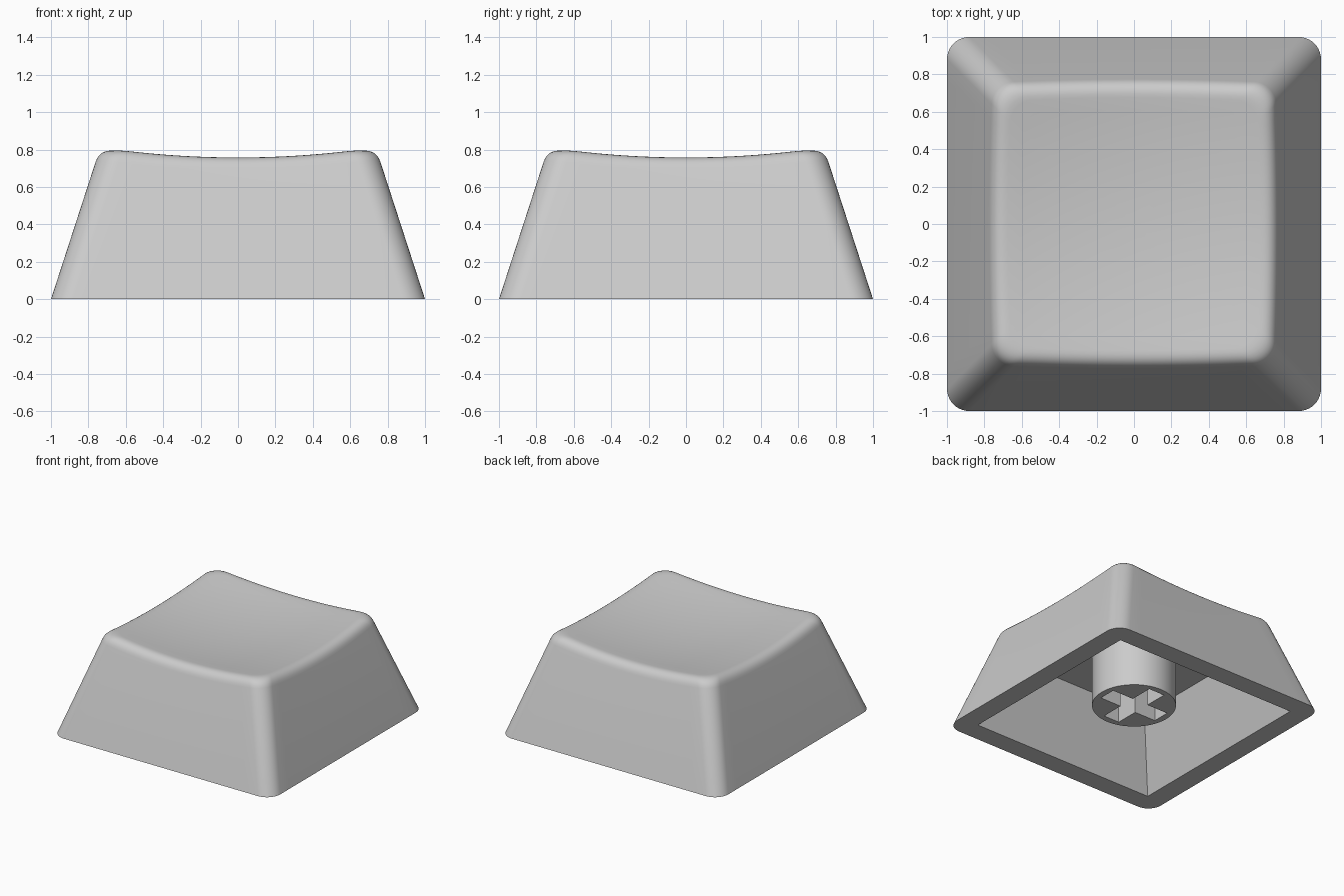
import bpy, bmesh, math
from mathutils import Vector

if "Cube" in bpy.data.objects:
    bpy.data.objects.remove(bpy.data.objects["Cube"])

TAPER, RADIUS, FILLET = 0.325, 0.12, 0.075   # side slope, corner radius, rim rounding
WALL_IN, CEIL_Z, CEIL_IN = 0.835, 0.555, 0.64  # cavity opening, ceiling height, ceiling half size
ARC, SIDE = 10, 16                           # segments per corner and per straight side
CORNERS = [(1, 1), (-1, 1), (-1, -1), (1, -1)]

grey = bpy.data.materials.new("grey plastic")
grey.diffuse_color = (0.6, 0.6, 0.6, 1)
grey.use_nodes = True
grey.node_tree.nodes["Principled BSDF"].inputs["Base Color"].default_value = grey.diffuse_color


def finish(bm, name):
    bmesh.ops.recalc_face_normals(bm, faces=bm.faces[:])
    mesh = bpy.data.meshes.new(name)
    bm.to_mesh(mesh)
    bm.free()
    mesh.materials.append(grey)
    ob = bpy.data.objects.new(name, mesh)
    bpy.context.collection.objects.link(ob)
    bpy.ops.object.select_all(action='DESELECT')
    ob.select_set(True)
    bpy.context.view_layer.objects.active = ob
    bpy.ops.object.shade_smooth_by_angle(angle=math.radians(30))
    return ob


def bridge(bm, a, b):
    n = len(a)
    for i in range(n):
        j = (i + 1) % n
        bm.faces.new((a[i], a[j], b[j], b[i]))


def dish(x, y):
    return 0.708 + 0.105 * (x * x + y * y)


# Rounded square outline: a corner-centre direction plus an outward normal for each point
outline = []
for c in range(4):
    s, nxt = Vector(CORNERS[c]), Vector(CORNERS[(c + 1) % 4])
    for i in range(ARC + 1):
        a = math.pi / 2 * (c + i / ARC)
        outline.append((s, Vector((math.cos(a), math.sin(a)))))
    for i in range(1, SIDE):
        outline.append((s.lerp(nxt, i / SIDE), outline[-1][1]))


def point(o, half):
    return o[0] * (half - RADIUS) + o[1] * RADIUS


# Shell: tapered sides, rounded rim and dished top
bm = bmesh.new()
STEPS, RINGS = 7, 10
rings = [[] for _ in range(STEPS + 2)]
for o in outline:
    z = 0.75
    for _ in range(20):                      # where the side meets the dish
        z = dish(*point(o, 1 - TAPER * z))
    half = 1 - TAPER * z
    low = z - FILLET * 0.95
    start = point(o, 1 - TAPER * low).to_3d()
    start.z = low
    edge = point(o, half).to_3d()
    edge.z = z
    end = point(o, half - FILLET).to_3d()
    end.z = dish(end.x, end.y)
    rings[0].append(bm.verts.new(point(o, 1).to_3d()))
    for k in range(STEPS + 1):
        t = k / STEPS
        p = start * (1 - t) ** 2 + edge * 2 * t * (1 - t) + end * t * t
        rings[k + 1].append(bm.verts.new(p))
for k in range(1, RINGS):
    f = 1 - k / RINGS
    rings.append([bm.verts.new((v.co.x * f, v.co.y * f, dish(v.co.x * f, v.co.y * f)))
                  for v in rings[STEPS + 1]])
for a, b in zip(rings, rings[1:]):
    bridge(bm, a, b)
centre = bm.verts.new((0, 0, dish(0, 0)))
last = rings[-1]
for i in range(len(last)):
    bm.faces.new((last[i], last[(i + 1) % len(last)], centre))

# Cavity: sharp-cornered tapered walls, flat ceiling and flat bottom rim
mouth = [bm.verts.new((x * WALL_IN, y * WALL_IN, 0)) for x, y in CORNERS]
ceiling = [bm.verts.new((x * CEIL_IN, y * CEIL_IN, CEIL_Z)) for x, y in CORNERS]
bridge(bm, mouth, ceiling)
bm.faces.new(ceiling)
base, per = rings[0], ARC + SIDE
for c in range(4):
    for i in range(ARC):
        bm.faces.new((base[c * per + i], base[c * per + i + 1], mouth[c]))
    side = [base[(c * per + ARC + i) % len(base)] for i in range(SIDE + 1)]
    bm.faces.new(side + [mouth[(c + 1) % 4], mouth[c]])
finish(bm, "cap_shell")

# Stem: round post with a cross-shaped socket in its lower end
bm = bmesh.new()
STEM_R, STEM_Z, STEM_TOP, SOCKET_TOP = 0.316, 0.11, 0.58, 0.5
ARM, HALF = 0.265, 0.072
circle = [(STEM_R * math.cos(math.tau * i / 64), STEM_R * math.sin(math.tau * i / 64))
          for i in range(64)]
cross = []
for q in range(4):
    ca, sa = round(math.cos(q * math.pi / 2)), round(math.sin(q * math.pi / 2))
    for x, y in ((ARM, -HALF), (ARM, HALF), (HALF, HALF)):
        cross.append((x * ca - y * sa, x * sa + y * ca))
loop_edges = []
for pts, top in ((circle, STEM_TOP), (cross, SOCKET_TOP)):
    lower = [bm.verts.new((x, y, STEM_Z)) for x, y in pts]
    upper = [bm.verts.new((x, y, top)) for x, y in pts]
    bridge(bm, lower, upper)
    bm.faces.new(upper)
    loop_edges += [bm.edges.get((lower[i], lower[i - 1])) for i in range(len(pts))]
bmesh.ops.triangle_fill(bm, edges=loop_edges, use_beauty=True, normal=(0, 0, -1))
finish(bm, "stem")
